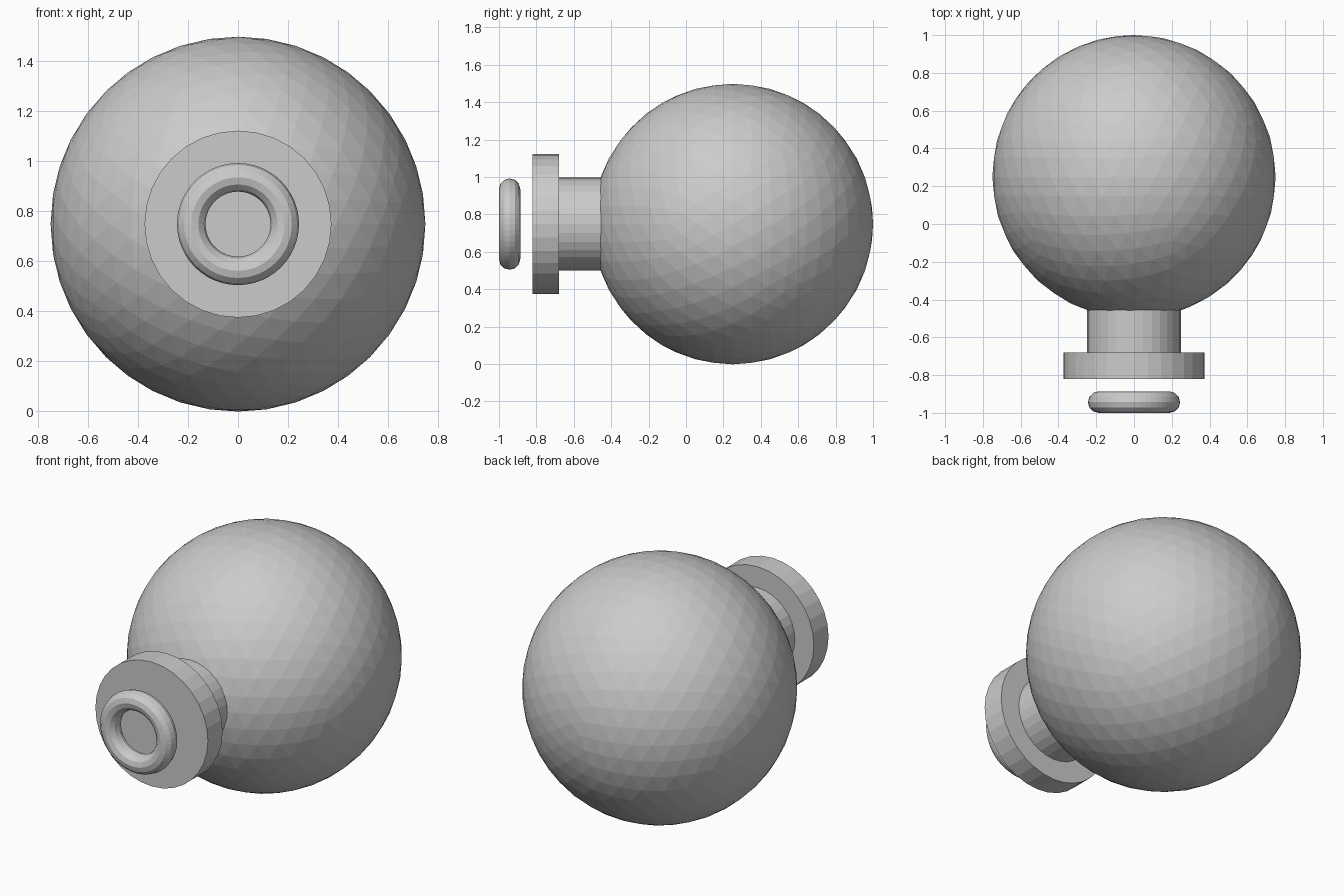
import bpy
from math import radians

if "Cube" in bpy.data.objects:
    bpy.data.objects.remove(bpy.data.objects["Cube"])

TURN = (radians(90), 0, 0)   # lays each primitive's axis along y
ZC = 0.748                   # height of the common axis


def disc(name, radius, y0, y1):
    bpy.ops.mesh.primitive_cylinder_add(
        vertices=32, radius=radius, depth=y1 - y0,
        location=(0, (y0 + y1) / 2, ZC), rotation=TURN)
    bpy.context.object.name = name


# Faceted round body
bpy.ops.mesh.primitive_ico_sphere_add(
    subdivisions=4, radius=0.75, location=(0, 0.25, ZC), rotation=TURN)
bpy.context.object.name = "round_body"

# Neck and wider collar on the front
disc("neck", 0.248, -0.68, -0.42)
disc("collar", 0.374, -0.82, -0.68)

# Ring floating just ahead of the collar
bpy.ops.mesh.primitive_torus_add(
    major_segments=48, minor_segments=12,
    major_radius=0.187, minor_radius=0.057,
    location=(0, -0.943, ZC), rotation=TURN)
bpy.context.object.name = "front_ring"
